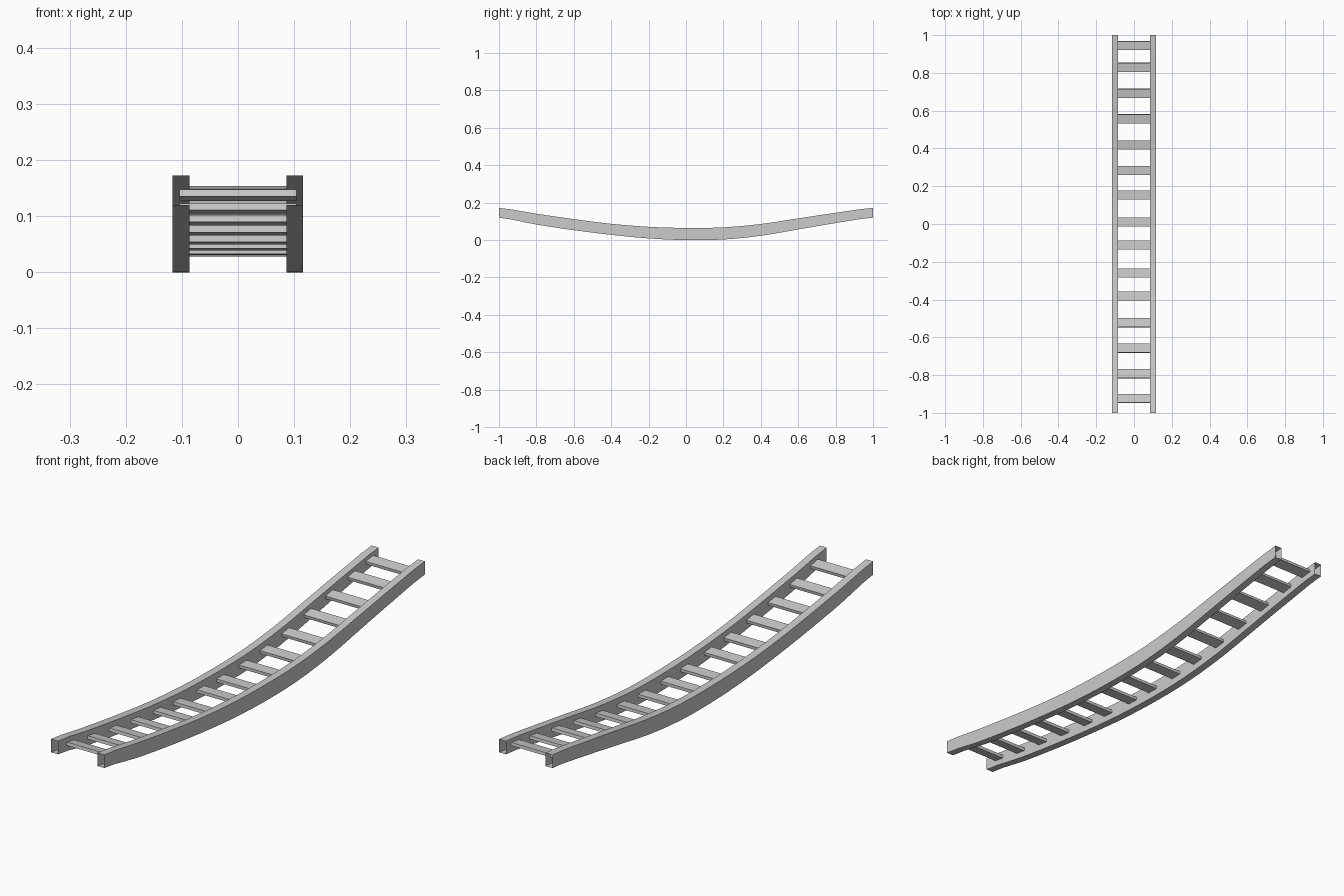
import bpy, bmesh, math
from mathutils import Matrix

if "Cube" in bpy.data.objects:
    bpy.data.objects.remove(bpy.data.objects["Cube"])

# side profile of a rail: y, bottom z, top z
PROFILE = [(-1, .12, .172), (-.8, .083, .141), (-.6, .053, .112), (-.4, .028, .087),
           (-.2, .009, .071), (0, 0, .065), (.2, .003, .068), (.4, .023, .086),
           (.6, .057, .116), (.8, .091, .146), (1, .12, .172)]


def sample(y):
    """Smooth interpolation of the profile, returns bottom and top z."""
    t = min(max((y + 1) / .2, 0), 9.9999)
    i = int(t)
    t -= i
    p = [PROFILE[min(max(k, 0), 10)] for k in (i - 1, i, i + 1, i + 2)]
    if t > .999:
        return p[2][1], p[2][2]
    return tuple(.5 * (2 * p[1][c] + (p[2][c] - p[0][c]) * t
                 + (2 * p[0][c] - 5 * p[1][c] + 4 * p[2][c] - p[3][c]) * t * t
                 + (3 * p[1][c] - p[0][c] - 3 * p[2][c] + p[3][c]) * t ** 3) for c in (1, 2))


def finish(bm, name):
    bmesh.ops.recalc_face_normals(bm, faces=bm.faces)
    me = bpy.data.meshes.new(name)
    bm.to_mesh(me)
    bm.free()
    ob = bpy.data.objects.new(name, me)
    bpy.context.collection.objects.link(ob)
    return ob


# curved side rails: rectangular tubes with open ends
def rail(name, x0, x1, n=30):
    bm = bmesh.new()
    rings = []
    for k in range(n + 1):
        y = -1 + 2 * k / n
        lo, hi = sample(y)
        rings.append([bm.verts.new(c) for c in
                      ((x0, y, lo), (x1, y, lo), (x1, y, hi), (x0, y, hi))])
    for a, b in zip(rings, rings[1:]):
        for j in range(4):
            m = (j + 1) % 4
            bm.faces.new((a[j], a[m], b[m], b[j]))
    ob = finish(bm, name)
    bpy.context.view_layer.objects.active = ob
    ob.select_set(True)
    bpy.ops.object.shade_smooth_by_angle(angle=math.radians(30))
    ob.select_set(False)


rail("left_rail", -.117, -.086)
rail("right_rail", .086, .116)

# flat rungs, tilted to follow the rails and tucked into them
RUNGS = [-.923, -.793, -.658, -.523, -.382, -.26, -.111, .011,
         .153, .284, .419, .557, .692, .83, .944]
for i, y in enumerate(RUNGS):
    mid = lambda v: sum(sample(v)) / 2
    tilt = math.atan2(mid(y + .03) - mid(y - .03), .06)
    z = mid(y) + .002 + .003 * max(y, 0)
    bm = bmesh.new()
    bmesh.ops.create_cube(bm, size=1, matrix=Matrix.Translation((0, y, z))
                          @ Matrix.Rotation(tilt, 4, 'X')
                          @ Matrix.Diagonal((.208, .047, .012, 1)))
    finish(bm, f"rung_{i + 1}")
